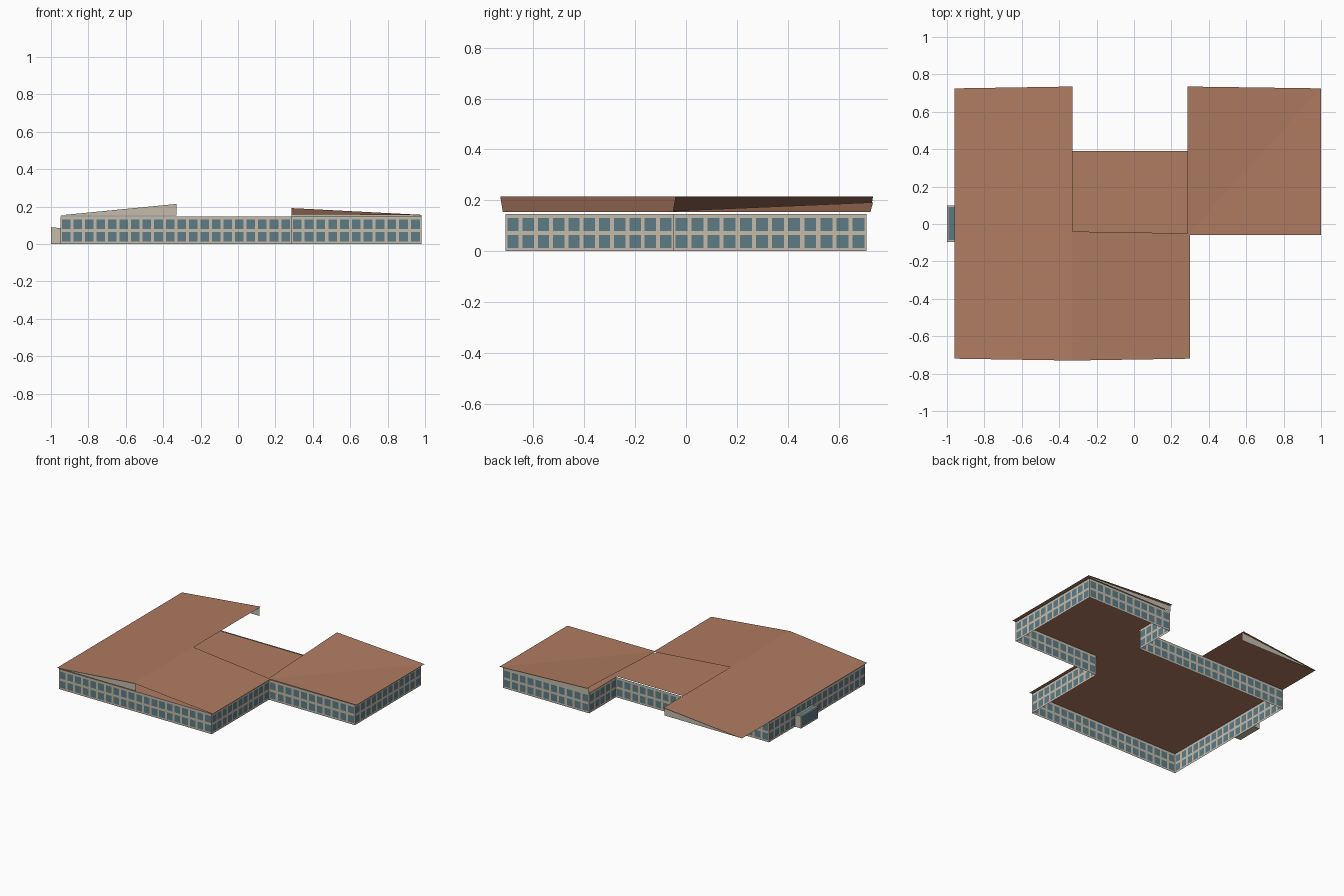
import bpy, bmesh
from mathutils import Vector

if "Cube" in bpy.data.objects:
    bpy.data.objects.remove(bpy.data.objects["Cube"])


def material(name, rgb):
    m = bpy.data.materials.new(name)
    m.diffuse_color = (*rgb, 1)
    m.use_nodes = True
    m.node_tree.nodes["Principled BSDF"].inputs["Base Color"].default_value = m.diffuse_color
    return m


BRICK = material("roof_brown", (0.43, 0.20, 0.12))
TAN = material("wall_tan", (0.55, 0.50, 0.41))
GLASS = material("glass_blue", (0.11, 0.20, 0.24))


def add(name, bm, *mats):
    me = bpy.data.meshes.new(name)
    bm.to_mesh(me)
    bm.free()
    for m in mats:
        me.materials.append(m)
    ob = bpy.data.objects.new(name, me)
    bpy.context.collection.objects.link(ob)
    return ob


def sheet(name, mat, *faces):
    bm = bmesh.new()
    for pts in faces:
        bm.faces.new([bm.verts.new(p) for p in pts])
    bmesh.ops.remove_doubles(bm, verts=bm.verts, dist=1e-5)
    return add(name, bm, mat)


# Walls: sheets split into frame and window cells, two storeys high
H = 0.147
ROWS = [0, 0.013, 0.063, 0.08, 0.13, H]


def wall(bm, a, b):
    a, b = Vector((*a, 0)), Vector((*b, 0))
    length = (b - a).length
    n = max(1, round(length / 0.061))
    cuts = [0]
    for i in range(n):
        cuts += [(i + 0.13) / n, (i + 0.87) / n]
    cuts.append(1)
    grid = [[bm.verts.new(a.lerp(b, t) + Vector((0, 0, z))) for z in ROWS] for t in cuts]
    for i in range(len(cuts) - 1):
        for j in range(len(ROWS) - 1):
            f = bm.faces.new((grid[i][j], grid[i + 1][j], grid[i + 1][j + 1], grid[i][j + 1]))
            f.material_index = int(i % 2 == 1 and j % 2 == 1)


plan = [(-0.95, -0.71), (0.285, -0.71), (0.285, -0.05), (0.98, -0.05),
        (0.98, 0.71), (0.285, 0.71), (0.285, 0.40), (-0.95, 0.40)]
bm = bmesh.new()
for i, p in enumerate(plan):
    wall(bm, p, plan[(i + 1) % len(plan)])
bmesh.ops.remove_doubles(bm, verts=bm.verts, dist=1e-5)
add("window_walls", bm, TAN, GLASS)

# Flat deck over the whole footprint
sheet("flat_roof_deck", BRICK, [(x, min(y, 0.39) if y == 0.40 else y, H) for x, y in plan])

# Sloped roof sheets: long west slope and short east slope meet at a ridge
E, R = 0.155, 0.215
sheet("west_roof", BRICK,
      [(-0.96, -0.72, E), (-0.33, -0.73, R), (-0.33, 0.735, R), (-0.96, 0.725, E)])
sheet("south_east_roof", BRICK,
      [(-0.33, -0.73, R), (0.30, -0.72, E), (0.30, -0.05, E), (-0.33, -0.04, R)])
# North-east wing roof, raised at its inner back corner
sheet("north_east_roof", BRICK,
      [(0.285, -0.06, 0.158), (1.0, -0.06, E), (1.0, 0.725, E)],
      [(0.285, -0.06, 0.158), (1.0, 0.725, E), (0.285, 0.735, 0.192)])

# Gable panels under the raised roof ends
for name, y in (("west_gable_front", -0.714), ("west_gable_back", 0.72)):
    sheet(name, TAN, [(-0.955, y, 0.153), (-0.33, y, 0.153), (-0.33, y, R - 0.001)])
sheet("north_east_gable", TAN,
      [(0.98, 0.715, H), (0.285, 0.715, H), (0.285, 0.715, 0.19), (0.98, 0.715, E)])

# Entrance porch with glazed front and top
prof = [(-1.0, 0.0), (-0.95, 0.0), (-0.95, 0.085), (-1.0, 0.09)]
bm = bmesh.new()
f = bm.faces.new([bm.verts.new((x, -0.095, z)) for x, z in prof])
ext = bmesh.ops.extrude_face_region(bm, geom=[f])
bmesh.ops.translate(bm, vec=(0, 0.195, 0),
                    verts=[v for v in ext["geom"] if isinstance(v, bmesh.types.BMVert)])
bmesh.ops.recalc_face_normals(bm, faces=bm.faces)
for f in [f for f in bm.faces if f.normal.x < -0.9 or f.normal.z > 0.9]:
    bmesh.ops.inset_region(bm, faces=[f], thickness=0.012)
    f.material_index = 1
add("entrance_porch", bm, TAN, GLASS)
